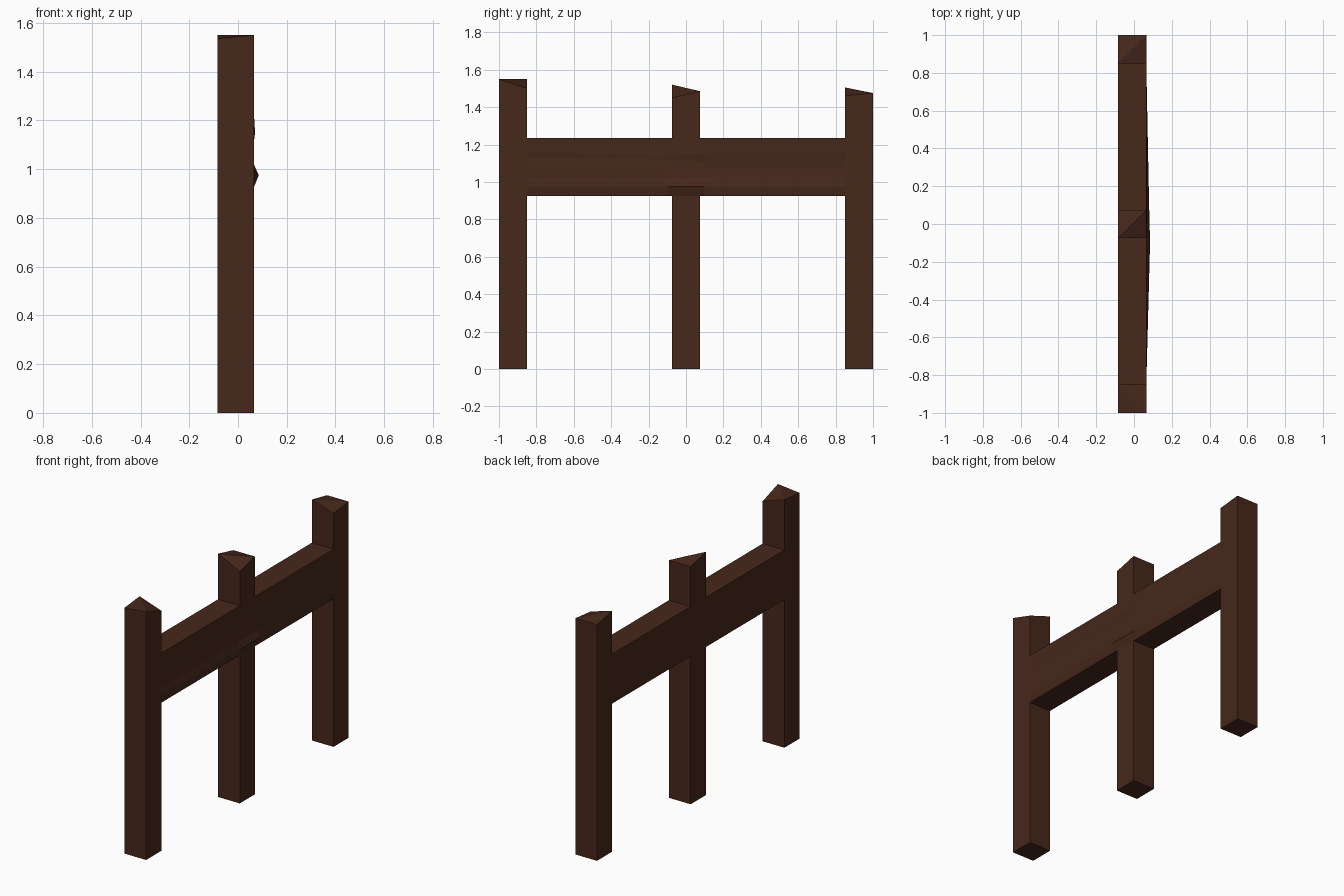
import bpy

if "Cube" in bpy.data.objects:
    bpy.data.objects.remove(bpy.data.objects["Cube"])

X0, X1 = -0.085, 0.065      # back and front planes of posts and rail
RAIL_LO, RAIL_HI = 0.925, 1.235

wood = bpy.data.materials.new("dark_wood")
wood.diffuse_color = (0.062, 0.021, 0.011, 1)
wood.use_nodes = True
wood.node_tree.nodes["Principled BSDF"].inputs["Base Color"].default_value = wood.diffuse_color


def make(name, verts, faces):
    me = bpy.data.meshes.new(name)
    me.from_pydata(verts, [], faces)
    me.materials.append(wood)
    ob = bpy.data.objects.new(name, me)
    bpy.context.collection.objects.link(ob)
    return ob


def post(name, y, z0, tops, ridge):
    """Square post; tops = corner heights counter-clockwise from back-left."""
    h = 0.075
    corners = [(X0, y - h), (X1, y - h), (X1, y + h), (X0, y + h)]
    verts = [(*c, z0) for c in corners] + [(*c, z) for c, z in zip(corners, tops)]
    faces = [(3, 2, 1, 0)]
    faces += [(i, (i + 1) % 4, (i + 1) % 4 + 4, i + 4) for i in range(4)]
    # rough-cut top, folded along one diagonal
    faces += [(4, 5, 6), (4, 6, 7)] if ridge == 0 else [(4, 5, 7), (5, 6, 7)]
    make(name, verts, faces)


# Posts with uneven tops; the middle one is interrupted by the rail
post("end_post_near", -0.925, 0, (1.535, 1.55, 1.50, 1.55), 1)
post("middle_post_lower", 0, 0, (RAIL_LO,) * 4, 0)
post("middle_post_upper", 0, RAIL_HI, (1.52, 1.45, 1.485, 1.485), 0)
post("end_post_far", 0.925, 0, (1.505, 1.46, 1.475, 1.475), 0)

# Rail: cross-sections along y, with splintered ridges and a groove on the +x face
flat = [(0, 0.925), (0, 0.975), (0, 1.02), (0, 1.08), (0, 1.13), (0, 1.165), (0, 1.235)]
sections = [
    (-0.85, flat),
    (-0.10, [(0, 0.925), (0.02, 0.975), (0, 1.02), (0, 1.08), (-0.006, 1.12), (0, 1.14), (0, 1.235)]),
    (0.10, [(0, 0.925), (0.015, 0.975), (0, 1.02), (-0.006, 1.07), (0, 1.11), (0.005, 1.15), (0, 1.235)]),
    (0.85, flat),
]
verts, faces = [], []
for y, prof in sections:
    verts += [(X0, y, RAIL_LO)] + [(X1 + d, y, z) for d, z in prof] + [(X0, y, RAIL_HI)]
n = len(flat) + 2
for s in range(len(sections) - 1):
    for i in range(n):
        j = (i + 1) % n
        faces.append((s * n + i, s * n + j, (s + 1) * n + j, (s + 1) * n + i))
faces += [tuple(range(n)), tuple(reversed(range(len(verts) - n, len(verts))))]
rail = make("cross_rail", verts, faces)
rail.data.flip_normals()
